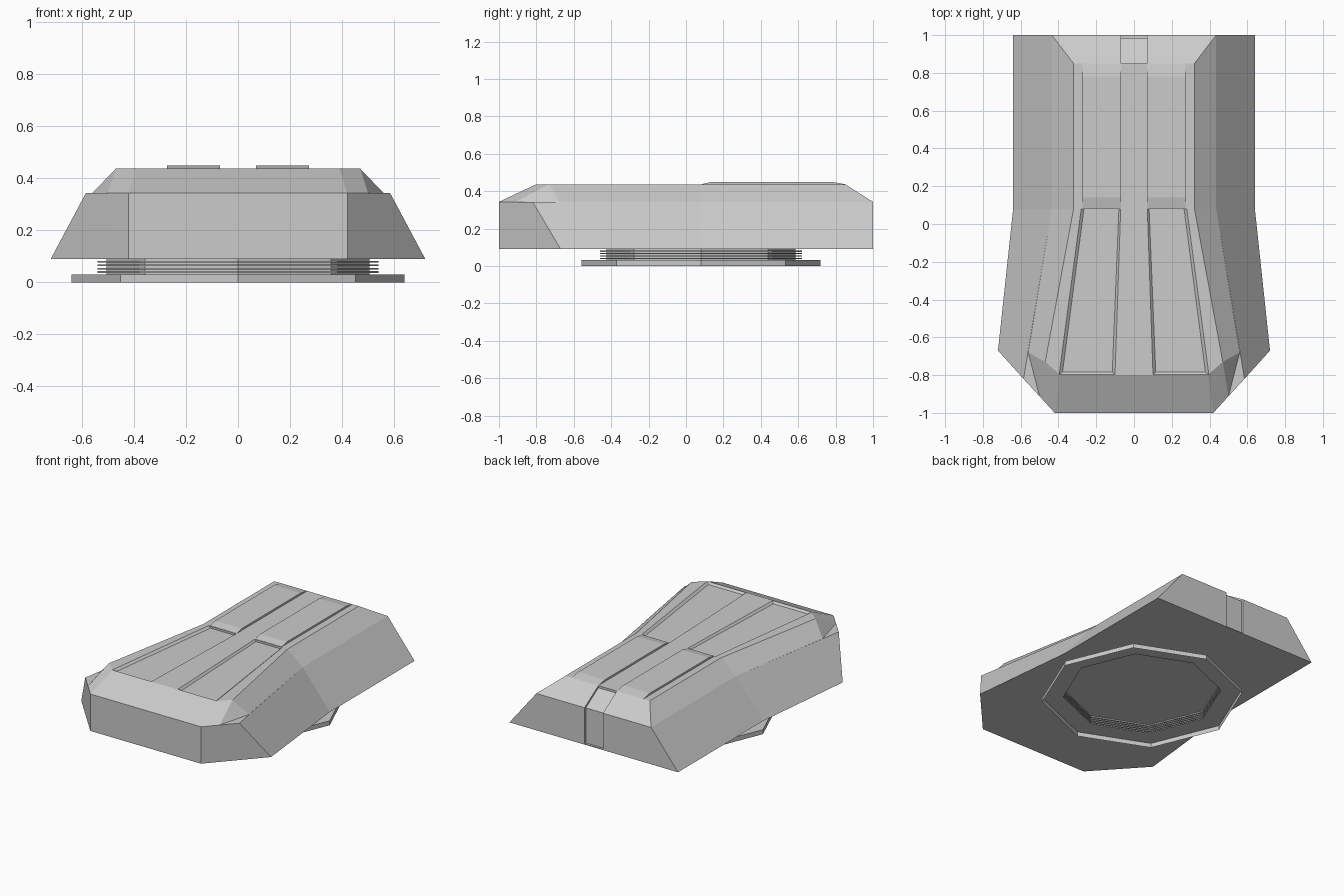
import bpy, bmesh, math

if "Cube" in bpy.data.objects:
    bpy.data.objects.remove(bpy.data.objects["Cube"])


def loft(name, rings):
    """Skin closed rings of equal point count and cap both ends."""
    bm = bmesh.new()
    loops = [[bm.verts.new(p) for p in r] for r in rings]
    n = len(loops[0])
    for a, b in zip(loops, loops[1:]):
        for i in range(n):
            j = (i + 1) % n
            bm.faces.new((a[i], a[j], b[j], b[i]))
    bm.faces.new(loops[0][::-1])
    bm.faces.new(loops[-1])
    bmesh.ops.remove_doubles(bm, verts=bm.verts, dist=1e-4)
    bmesh.ops.recalc_face_normals(bm, faces=bm.faces)
    return finish(name, bm)


def finish(name, bm):
    me = bpy.data.meshes.new(name)
    bm.to_mesh(me)
    bm.free()
    ob = bpy.data.objects.new(name, me)
    bpy.context.collection.objects.link(ob)
    return ob


def sym_ring(half, z):
    """Full outline from its right half."""
    return [(x, y, z) for x, y in half] + [(-x, y, z) for x, y in half[::-1]]


def carve(target, cutter):
    mod = target.modifiers.new("carve", 'BOOLEAN')
    mod.operation = 'DIFFERENCE'
    mod.solver = 'EXACT'
    mod.object = cutter
    bpy.context.view_layer.objects.active = target
    bpy.ops.object.modifier_apply(modifier=mod.name)
    bpy.data.objects.remove(cutter)


# Faceted housing: flared skirt, tiny corner ledge, chamfered top
housing = loft("housing", [
    sym_ring([(.42, -1), (.5, -.912), (.72, -.67), (.64, .08), (.64, .85), (.64, 1)], .09),
    sym_ring([(.42, -1), (.5, -.912), (.585, -.82), (.435, .08), (.435, .85), (.435, 1)], .343),
    sym_ring([(.42, -1), (.5, -.912), (.56, -.68), (.435, .08), (.435, .85), (.435, 1)], .343),
    sym_ring([(.39, -.8), (.47, -.73), (.47, -.73), (.32, .08), (.32, .85), (.32, .85)], .437),
])

# Shallow tapered recesses on the front half of the top
for s in (-1, 1):
    floor = [(.115, -.783), (.378, -.783), (.265, .08), (.08, .08)]
    rim = [(.10, -.797), (.397, -.797), (.28, .08), (.07, .08)]
    carve(housing, loft("recess_cutter", [
        [(s * x, y, .424) for x, y in floor],
        [(s * x, y, .4375) for x, y in rim],
        [(s * x, y, .5) for x, y in rim]]))

# Centre groove running over the rear chamfer and down the back
groove = [(.85, .5), (.85, .422), (.985, .336), (.985, .095), (1.1, .095), (1.1, .5)]
carve(housing, loft("groove_cutter", [[(x, y, z) for y, z in groove] for x in (-.07, .07)]))

# Raised strips on the rear half of the top
strip = [(.08, .42), (.085, .438), (.14, .45), (.78, .45), (.85, .437), (.85, .42)]
for s, side in ((-1, "left"), (1, "right")):
    loft("top_strip_" + side, [[(s * x, y, z) for y, z in strip] for x in (.07, .272)])

# Octagonal ribbed collar and flange, open underneath
profile = [(.64, 0), (.64, .031), (.505, .031)]
for i in range(4):
    z = .037 + i * .013
    profile += [(.505, z), (.54, z), (.54, z + .006), (.505, z + .006)]
profile.append((.505, .0905))
bm = bmesh.new()
rows = [[bm.verts.new((r * math.cos(a * math.pi / 4), .08 + r * math.sin(a * math.pi / 4), z))
         for a in range(8)] for r, z in profile]
for a, b in zip(rows, rows[1:]):
    for i in range(8):
        j = (i + 1) % 8
        bm.faces.new((a[i], a[j], b[j], b[i]))
finish("ribbed_collar", bm)
